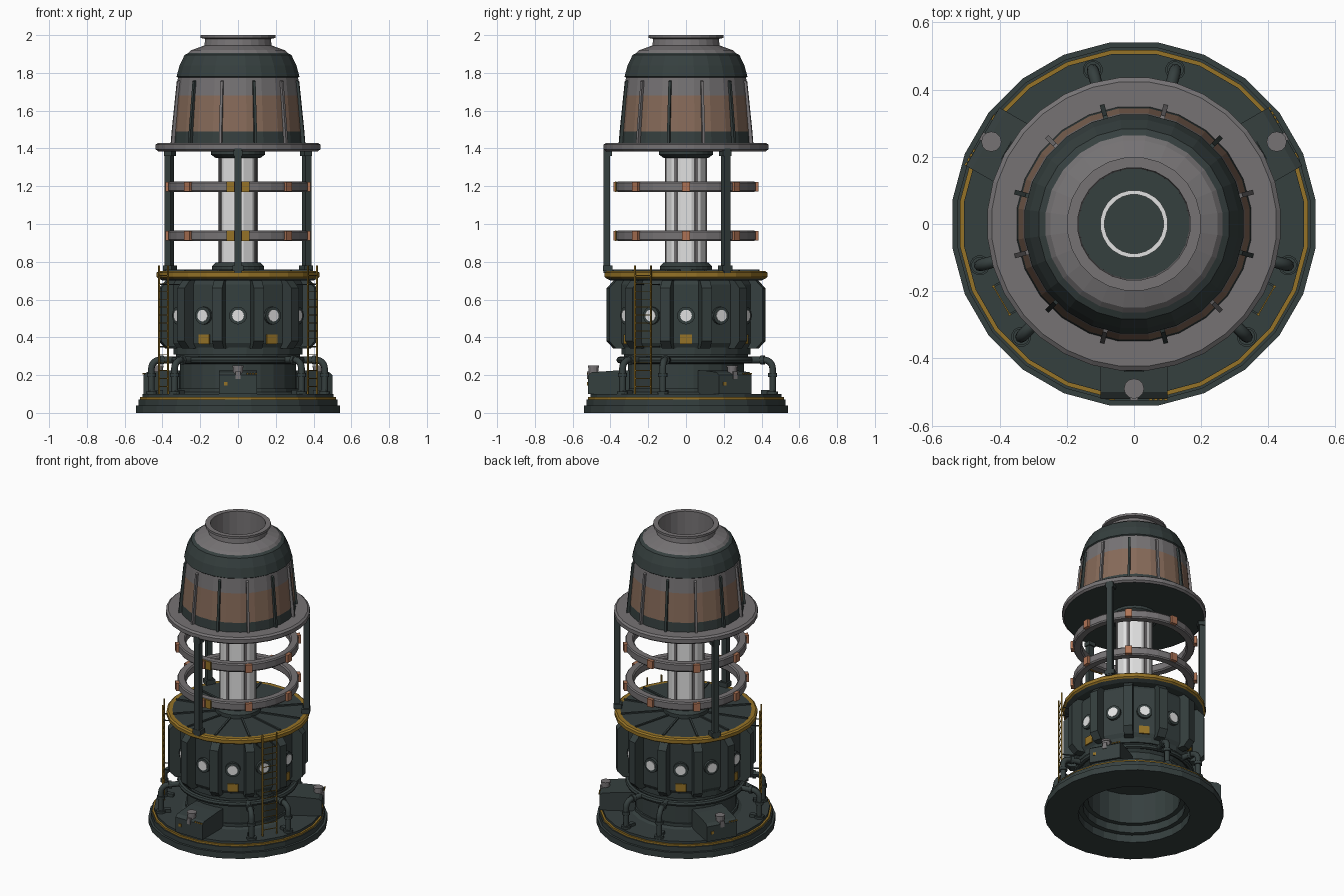
import bpy, bmesh
from math import radians, cos, sin, pi
from mathutils import Matrix, Vector

old = bpy.data.objects.get("Cube")
if old:
    bpy.data.objects.remove(old)


def material(name, *rgb):
    m = bpy.data.materials.new(name)
    m.use_nodes = True
    m.diffuse_color = (*rgb, 1)
    m.node_tree.nodes["Principled BSDF"].inputs["Base Color"].default_value = (*rgb, 1)
    return m


DARK = material("dark green steel", .036, .05, .049)
GRAY = material("grey steel", .18, .17, .175)
BROWN = material("brown panel", .24, .145, .1)
YELLOW = material("ochre paint", .3, .17, .02)
COPPER = material("copper", .42, .17, .09)
LIGHT = material("pale glass", .75, .75, .75)


def finish(name, bm, mats, smooth=False):
    bmesh.ops.recalc_face_normals(bm, faces=bm.faces)
    me = bpy.data.meshes.new(name)
    bm.to_mesh(me)
    bm.free()
    for m in mats:
        me.materials.append(m)
    ob = bpy.data.objects.new(name, me)
    bpy.context.collection.objects.link(ob)
    if smooth:
        bpy.ops.object.select_all(action='DESELECT')
        ob.select_set(True)
        bpy.context.view_layer.objects.active = ob
        bpy.ops.object.shade_smooth_by_angle(angle=radians(40))
    return ob


def lathe(name, profile, mats, sides=24, closed=False, pick=None, smooth=False):
    """Spin (radius, z) points; pick gives a material index per segment."""
    bm = bmesh.new()
    rings = [[bm.verts.new((r * cos(2 * pi * (i + .5) / sides), r * sin(2 * pi * (i + .5) / sides), z))
              for i in range(sides)] for r, z in profile]
    for k in range(len(rings) if closed else len(rings) - 1):
        a, b = rings[k], rings[(k + 1) % len(rings)]
        for i in range(sides):
            j = (i + 1) % sides
            f = bm.faces.new((a[i], a[j], b[j], b[i]))
            if pick:
                f.material_index = pick[k]
    bmesh.ops.remove_doubles(bm, verts=bm.verts, dist=.0001)
    return finish(name, bm, mats, smooth)


def polar(angle, r=0, z=0):
    """Frame whose local x points outward at the given angle."""
    return Matrix.Rotation(radians(angle), 4, 'Z') @ Matrix.Translation((r, 0, z))


def box(name, angle, r, z, size, mat, tilt=0):
    bm = bmesh.new()
    m = polar(angle, r, z) @ Matrix.Rotation(tilt, 4, 'Y') @ Matrix.Diagonal((*size, 1))
    bmesh.ops.create_cube(bm, size=1, matrix=m)
    return finish(name, bm, [mat])


def cylinder(name, angle, r, z, radius, depth, mat, sides=12, outward=False):
    bm = bmesh.new()
    m = polar(angle, r, z)
    if outward:
        m = m @ Matrix.Rotation(pi / 2, 4, 'Y')
    bmesh.ops.create_cone(bm, cap_ends=True, segments=sides, radius1=radius,
                          radius2=radius, depth=depth, matrix=m)
    return finish(name, bm, [mat])


def prism(name, angle, outline, width, mat):
    """Extrude an (r, z) outline sideways."""
    bm = bmesh.new()
    f = bm.faces.new([bm.verts.new((r, -width / 2, z)) for r, z in outline])
    ex = bmesh.ops.extrude_face_region(bm, geom=[f])
    bmesh.ops.translate(bm, vec=(0, width, 0),
                        verts=[v for v in ex["geom"] if isinstance(v, bmesh.types.BMVert)])
    bm.transform(polar(angle))
    return finish(name, bm, [mat])


def pipe(name, angle, points, radius, mat):
    cu = bpy.data.curves.new(name, 'CURVE')
    cu.dimensions = '3D'
    cu.bevel_depth, cu.bevel_resolution, cu.use_fill_caps = radius, 2, True
    sp = cu.splines.new('POLY')
    sp.points.add(len(points) - 1)
    for p, (r, z) in zip(sp.points, points):
        p.co = (*(polar(angle) @ Vector((r, 0, z))), 1)
    cu.materials.append(mat)
    ob = bpy.data.objects.new(name, cu)
    bpy.context.collection.objects.link(ob)


# Hollow stepped base and lower core
lathe("base", [(.34, 0), (.545, 0), (.545, .04), (.53, .04), (.53, .072), (.522, .072), (.522, .084),
               (.51, .084), (.51, .1), (.34, .1), (.32, .11), (.32, .13), (.31, .13), (.31, .26),
               (.33, .28), (.33, .31), (.345, .31), (.345, .345), (0, .345), (0, .3), (.28, .3),
               (.28, .1), (.31, .1), (.31, .05), (.34, .05)],
      [DARK, YELLOW], closed=True, pick=[int(k == 5 or k == 6) for k in range(25)])
cylinder("base_inner_hub", 0, 0, .29, .09, .03, DARK, 20)

# Ring main with paired down-pipes
lathe("ring_main", [(.352 + .018 * cos(a * pi / 4), .28 + .018 * sin(a * pi / 4)) for a in range(8)],
      [DARK], 36, closed=True, smooth=True)
for middle in (-30, 90, 210):
    for side in (-15, 15):
        a = middle + side
        bend = [(.43 + .045 * sin(t * pi / 8), .235 + .045 * cos(t * pi / 8)) for t in range(5)]
        pipe("down_pipe", a, [(.34, .28)] + bend + [(.475, .1)], .018, DARK)
        cylinder("pipe_foot", a, .475, .107, .03, .015, DARK)
        cylinder("pipe_joint", a, .475, .2, .025, .02, DARK)
        cylinder("pipe_elbow_joint", a, .42, .28, .025, .02, DARK, outward=True)
        box("pipe_bracket", a, .45, .11, (.07, .03, .02), DARK)

# Housings with gauges, under the three pillars
for a in (-90, 30, 150):
    prism("housing", a, [(.3, .1), (.52, .1), (.52, .2), (.5, .215), (.36, .225), (.3, .225)], .2, DARK)
    cylinder("gauge", a, .49, .225, .026, .05, GRAY)
    cylinder("gauge_cap", a, .49, .245, .03, .012, GRAY)
    box("gauge_bracket", a, .515, .2, (.02, .025, .04), GRAY)
    for k in range(4):
        light = box("housing_light", a, .522, .207, (.006, .01, .008), YELLOW)
        light.location = polar(a) @ Vector((0, .05 + .015 * k, 0))
    tag = box("housing_tag", a, .521, .155, (.006, .018, .018), YELLOW)
    tag.location = polar(a) @ Vector((0, -.065, 0))

    box("pillar", a, .42, 1.07, (.036, .036, .66), DARK)
    box("pillar_foot", a, .415, .765, (.05, .06, .03), DARK)
    box("pillar_head", a, .415, 1.375, (.045, .05, .03), DARK)

# Twelve-sided body with portholes and buttresses
lathe("body", [(0, .34), (.35, .34), (.368, .37), (.368, .68), (.35, .715), (0, .715)], [DARK], 12)
for k in range(12):
    a = 30 * k
    cylinder("porthole_frame", a, .358, .515, .047, .03, DARK, 16, True)
    cylinder("porthole_glass", a, .373, .515, .031, .008, LIGHT, 16, True)
    if k % 2 == 0:
        box("warning_plate", a, .358, .39, (.008, .066, .052), YELLOW)
    prism("buttress", a + 15, [(.33, .34), (.39, .34), (.428, .38), (.428, .66), (.39, .7), (.33, .7)],
          .055, DARK)
    box("deck_rib", a + 15, .27, .753, (.26, .012, .01), DARK)

# Upper deck with painted rim
lathe("deck", [(0, .7), (.4, .7), (.425, .712), (.435, .72), (.435, .742), (.425, .75), (.4, .75), (0, .75)],
      [DARK, YELLOW], pick=[0, 0, 1, 1, 1, 1, 0])

# Two ladders
for a in (-30, 210):
    for side in (-1, 1):
        rail = box("ladder_rail", a, .455, .44, (.008, .007, .68), YELLOW)
        rail.location = polar(a) @ Vector((0, .048 * side, 0))
        for z in (.35, .68):
            stay = box("ladder_stay", a, .41, z, (.09, .006, .006), DARK)
            stay.location = polar(a) @ Vector((0, .048 * side, 0))
    for k in range(15):
        box("ladder_rung", a, .455, .14 + .042 * k, (.004, .096, .004), YELLOW)

# Central tube and its collars
lathe("central_tube", [(0, .75), (.11, .75), (.11, 1.4), (0, 1.4)], [LIGHT], 12)
for k in range(6):
    box("tube_strip", 60 * k + 30, .108, 1.075, (.008, .018, .58), GRAY)
lathe("lower_collar", [(0, .74), (.14, .74), (.14, .775), (.12, .795), (0, .795)], [DARK])
lathe("upper_collar", [(0, 1.35), (.12, 1.35), (.145, 1.368), (.145, 1.4), (0, 1.4)], [DARK])

# Floating coil rings with clips
for z in (.938, 1.197):
    lathe("coil_ring", [(.318, z - .02), (.326, z - .028), (.364, z - .028), (.37, z - .02), (.37, z + .02),
                        (.364, z + .028), (.326, z + .028), (.318, z + .02)], [GRAY], 32, closed=True)
    for k in range(8):
        box("coil_clip", 45 * k, .372, z, (.026, .042, .052), COPPER)
    box("coil_front_plate", -90, .373, z, (.008, .12, .056), YELLOW)

# Hood flange
lathe("hood_flange", [(0, 1.385), (.425, 1.385), (.438, 1.395), (.438, 1.42), (.425, 1.43), (0, 1.43)],
      [DARK, GRAY], 32, pick=[0, 1, 1, 1, 1])

# Hood with coloured bands and an open neck
lathe("hood", [(0, 1.425), (.352, 1.425), (.347, 1.49), (.331, 1.68), (.321, 1.775), (.328, 1.78),
               (.312, 1.84), (.285, 1.895), (.265, 1.905), (.25, 1.92), (.18, 1.945), (.175, 1.98),
               (.2, 1.985), (.2, 2), (.168, 2), (.165, 1.5), (0, 1.5)],
      [DARK, GRAY, BROWN], pick=[0, 0, 2, 1, 0, 0, 0, 0, 1, 1, 1, 1, 1, 1, 1, 0])
lathe("inner_light_ring", [(.088, 1.5), (.088, 1.508), (.101, 1.508), (.101, 1.5)], [LIGHT], closed=True)
for k in range(12):
    prism("hood_rib", 30 * k + 15, [(.33, 1.43), (.367, 1.43), (.361, 1.5), (.334, 1.755), (.31, 1.765)],
          .014, DARK if k % 2 else GRAY)
